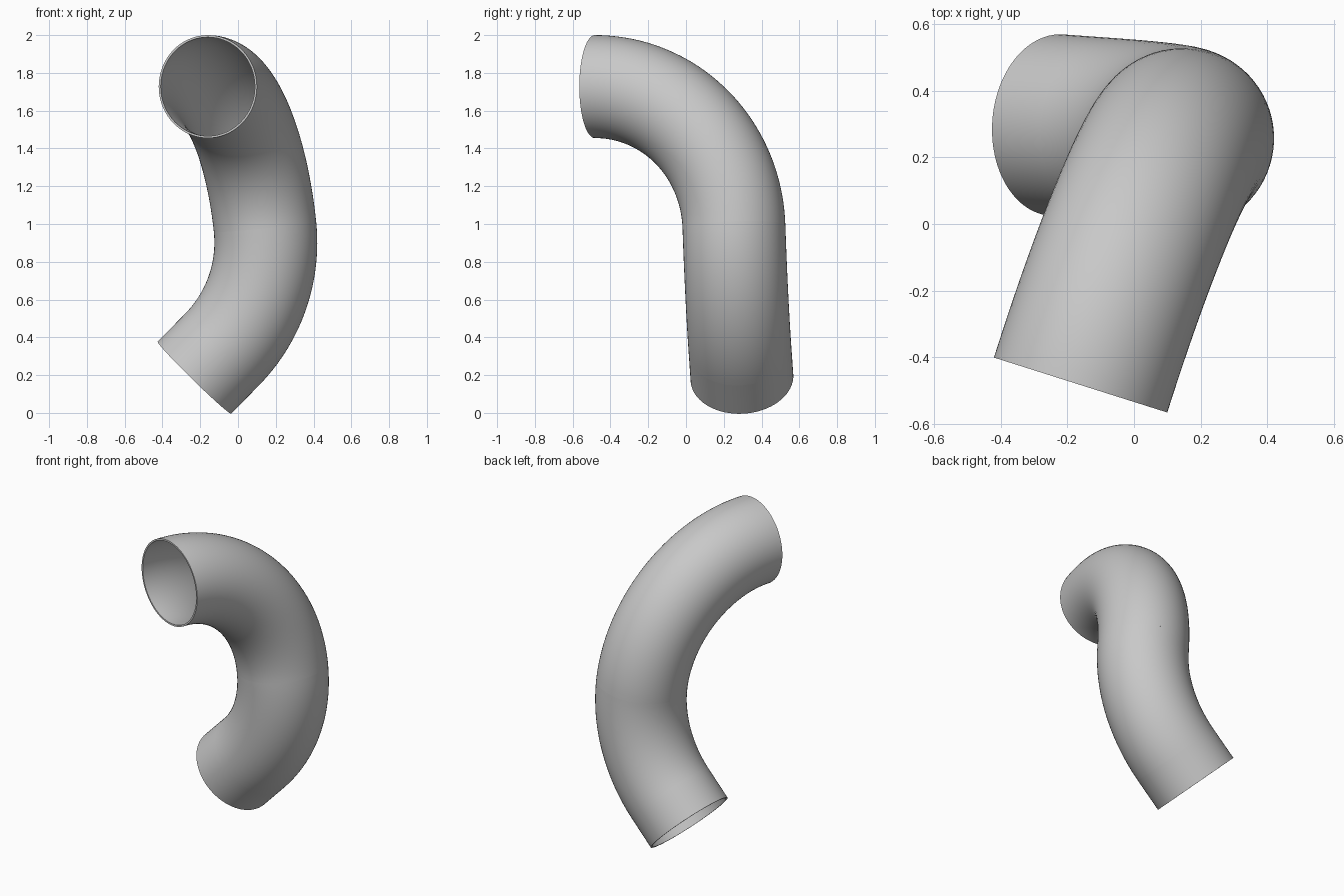
import bpy
import bmesh
import math
from mathutils import Vector, Matrix

cube = bpy.data.objects.get("Cube")
if cube:
    bpy.data.objects.remove(cube, do_unlink=True)

OUTER, WALL, SIDES = 0.2725, 0.011, 72

grey = bpy.data.materials.new("pipe grey")
grey.use_nodes = True
grey.diffuse_color = (0.58, 0.58, 0.58, 1)
grey.node_tree.nodes["Principled BSDF"].inputs["Base Color"].default_value = grey.diffuse_color


def pipe(name, stations):
    """Hollow pipe through stations of (centre, side axis, up axis)."""
    bm = bmesh.new()
    # The section runs out along the outer wall and back along the inner wall
    path = [(s, OUTER) for s in stations] + [(s, OUTER - WALL) for s in reversed(stations)]
    rings = []
    for (centre, side, up), radius in path:
        angles = [math.tau * i / SIDES for i in range(SIDES)]
        rings.append([bm.verts.new(centre + radius * (math.cos(a) * side + math.sin(a) * up))
                      for a in angles])
    for k, ring in enumerate(rings):
        after = rings[(k + 1) % len(rings)]
        for i in range(SIDES):
            j = (i + 1) % SIDES
            bm.faces.new((ring[i], ring[j], after[j], after[i]))
    bmesh.ops.recalc_face_normals(bm, faces=bm.faces)
    mesh = bpy.data.meshes.new(name)
    bm.to_mesh(mesh)
    bm.free()
    mesh.materials.append(grey)
    obj = bpy.data.objects.new(name, mesh)
    bpy.context.collection.objects.link(obj)
    bpy.ops.object.select_all(action='DESELECT')
    obj.select_set(True)
    bpy.context.view_layer.objects.active = obj
    bpy.ops.object.shade_smooth_by_angle(angle=math.radians(35))
    return obj


def bend(name, start, t_in, t_out, radius, steps):
    """Circular elbow turning from t_in to t_out; returns its end point."""
    axis = t_in.cross(t_out).normalized()
    up = axis.cross(t_in)
    centre = start + radius * up
    total = t_in.angle(t_out)
    stations = []
    for k in range(steps + 1):
        turn = Matrix.Rotation(total * k / steps, 3, axis)
        stations.append((centre + turn @ (start - centre), axis, turn @ up))
    pipe(name, stations)
    return stations[-1]


# Directions of flow at the mouth, the middle joint and the lower end
t_mouth = Vector((0.302, 0.953, 0)).normalized()
t_joint = Vector((0.104, 0.034, -0.994)).normalized()
t_foot = Vector((-0.70, 0.05, -0.714)).normalized()

# Two elbows, then a short straight end
joint = bend("upper_elbow", Vector((-0.16, -0.4825, 1.7275)), t_mouth, t_joint, 0.795, 40)
foot = bend("lower_elbow", joint[0], t_joint, t_foot, 0.81, 24)
end_centre = foot[0] + 0.21 * t_foot
pipe("straight_end", [foot, (end_centre, foot[1], foot[2])])
